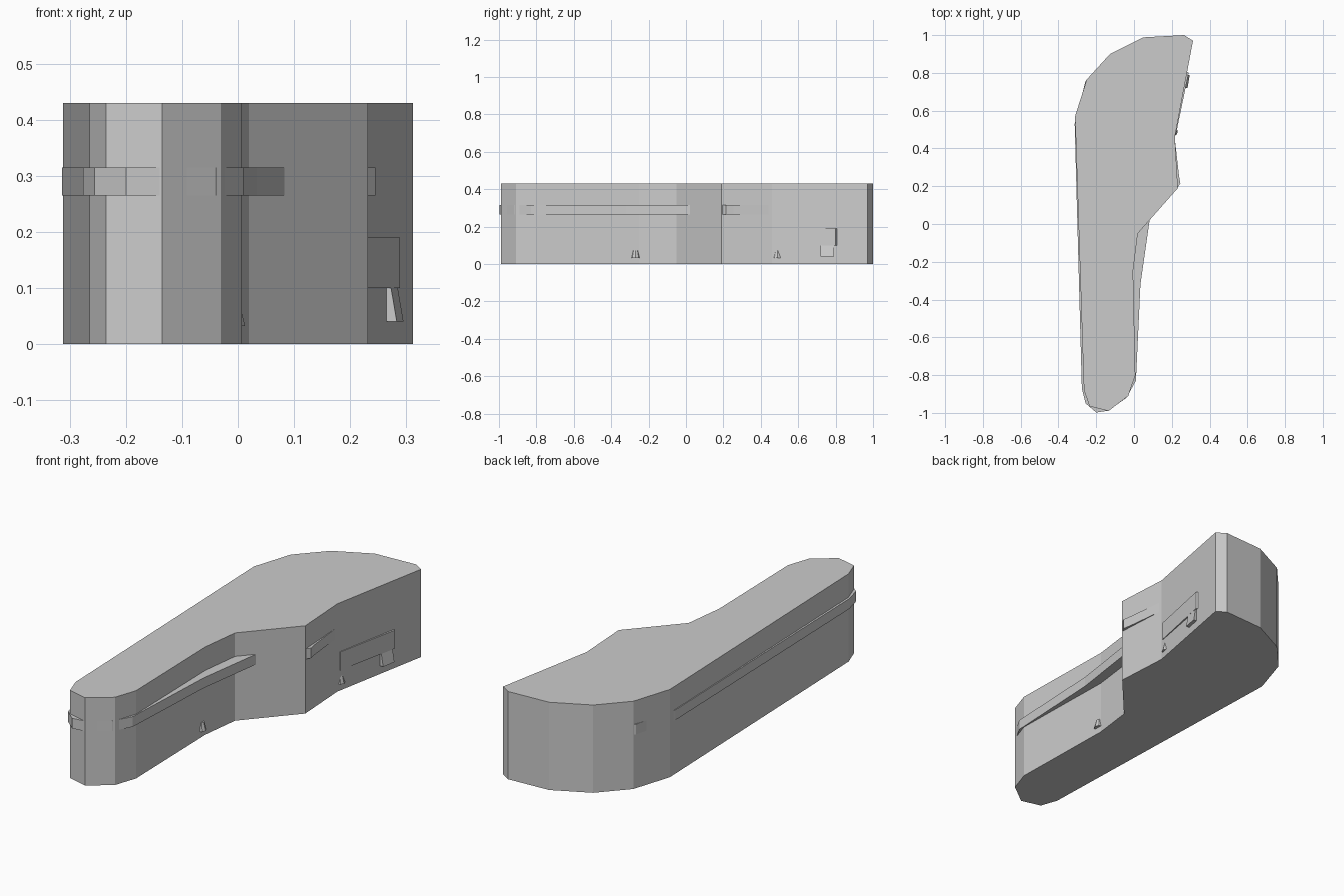
import bpy, bmesh
from mathutils import Vector

if "Cube" in bpy.data.objects:
    bpy.data.objects.remove(bpy.data.objects["Cube"])


def prism(name, outline, z0, z1):
    """Extrude a flat outline from z0 up to z1."""
    bm = bmesh.new()
    face = bm.faces.new([bm.verts.new((x, y, z0)) for x, y in outline])
    top = bmesh.ops.extrude_face_region(bm, geom=[face])["geom"]
    verts = [v for v in top if isinstance(v, bmesh.types.BMVert)]
    bmesh.ops.translate(bm, verts=verts, vec=(0, 0, z1 - z0))
    return finish(name, bm)


def finish(name, bm):
    bmesh.ops.recalc_face_normals(bm, faces=bm.faces)
    mesh = bpy.data.meshes.new(name)
    bm.to_mesh(mesh)
    bm.free()
    ob = bpy.data.objects.new(name, mesh)
    bpy.context.collection.objects.link(ob)
    return ob


# Case body: broad rounded end, waist and narrow neck
body = [(0.312, 0.97), (0.265, 1.0), (0.05, 0.988), (-0.127, 0.90),
        (-0.25, 0.765), (-0.312, 0.57), (-0.265, -0.88), (-0.235, -0.965),
        (-0.135, -0.99), (-0.03, -0.91), (0.007, -0.80), (-0.005, -0.25),
        (0.02, -0.05), (0.232, 0.19), (0.216, 0.46)]
prism("case_body", body, 0.0, 0.43)

# Lid seam band, standing proud along the neck and at the waist corner
band = [(0.311, 0.965), (0.264, 0.998), (0.05, 0.986), (-0.127, 0.897),
        (-0.257, 0.755), (-0.314, 0.53), (-0.276, -0.87), (-0.256, -0.95),
        (-0.20, -0.998), (-0.135, -0.988), (-0.04, -0.92), (0.01, -0.83),
        (0.034, -0.32), (0.084, 0.03), (0.228, 0.19), (0.245, 0.215),
        (0.238, 0.255), (0.215, 0.46)]
prism("lid_band", band, 0.265, 0.315)

# Carry handle bar lying almost flush with the broad side
handle = [(0.200, 0.48), (0.222, 0.475), (0.289, 0.80), (0.265, 0.82)]
prism("handle_bar", handle, 0.10, 0.19)


# Handle post flaring outward below the bar
bm = bmesh.new()
bmesh.ops.create_cube(bm, size=1)
for v in bm.verts:
    low = v.co.z < 0
    outer = v.co.x > 0
    back = v.co.y > 0
    x = (0.283 if low else 0.272) + (0.012 if back else 0.0)
    v.co = Vector((x if outer else 0.25, 0.79 if back else 0.72,
                   0.04 if low else 0.105))
finish("handle_post", bm)

# Small side studs barely breaking the surface
for i, (x, y) in enumerate([(-0.012, -0.27), (0.207, 0.49)]):
    bm = bmesh.new()
    bmesh.ops.create_cone(bm, cap_ends=True, segments=8, radius1=0.025,
                          radius2=0.015, depth=0.04)
    bmesh.ops.translate(bm, verts=bm.verts, vec=(x, y, 0.052))
    finish("side_stud_%d" % (i + 1), bm)
